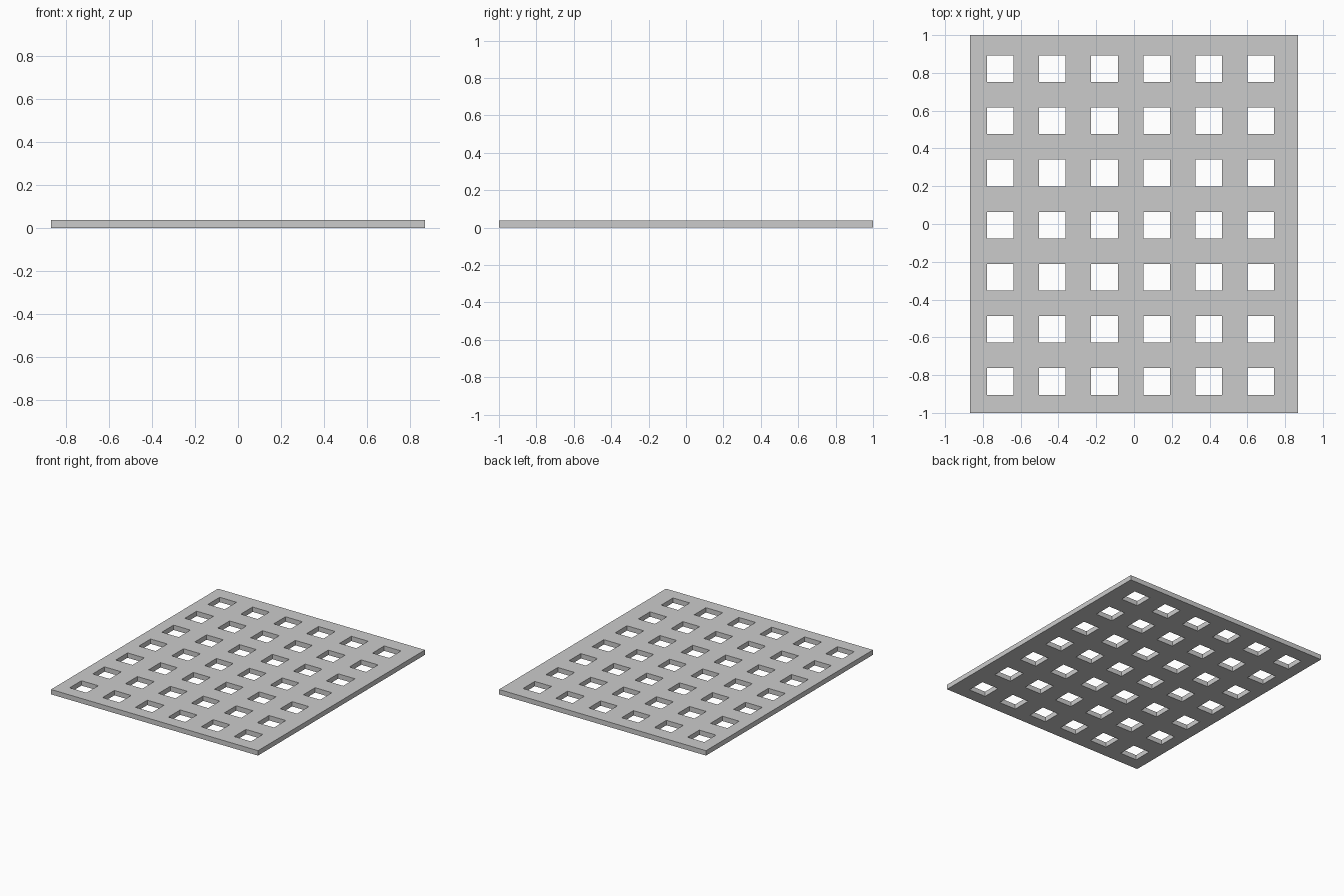
import bpy, bmesh

if "Cube" in bpy.data.objects:
    bpy.data.objects.remove(bpy.data.objects["Cube"])

WIDTH, LENGTH, THICK = 1.736, 2.0, 0.037
PITCH, HOLE = 0.276, 0.141
COLS, ROWS = 6, 7
FIRST_X, FIRST_Y = -0.708, -0.834   # centre of the first hole


def cut_lines(size, first, count):
    """Outer edges plus both sides of every hole along one axis."""
    lines = [-size / 2]
    for i in range(count):
        c = first + i * PITCH
        lines += [c - HOLE / 2, c + HOLE / 2]
    return lines + [size / 2]


xs = cut_lines(WIDTH, FIRST_X, COLS)
ys = cut_lines(LENGTH, FIRST_Y, ROWS)

# Flat sheet of cells, leaving out the square holes
bm = bmesh.new()
verts = [[bm.verts.new((x, y, 0)) for y in ys] for x in xs]
for i in range(len(xs) - 1):
    for j in range(len(ys) - 1):
        if i % 2 and j % 2:
            continue
        bm.faces.new((verts[i][j], verts[i + 1][j],
                      verts[i + 1][j + 1], verts[i][j + 1]))

# Thicken into a plate with walled holes
ext = bmesh.ops.extrude_face_region(bm, geom=bm.faces[:])
top = [g for g in ext["geom"] if isinstance(g, bmesh.types.BMVert)]
bmesh.ops.translate(bm, verts=top, vec=(0, 0, THICK))

bmesh.ops.recalc_face_normals(bm, faces=bm.faces[:])

mesh = bpy.data.meshes.new("perforated_plate")
bm.to_mesh(mesh)
bm.free()
plate = bpy.data.objects.new("perforated_plate", mesh)
bpy.context.collection.objects.link(plate)
